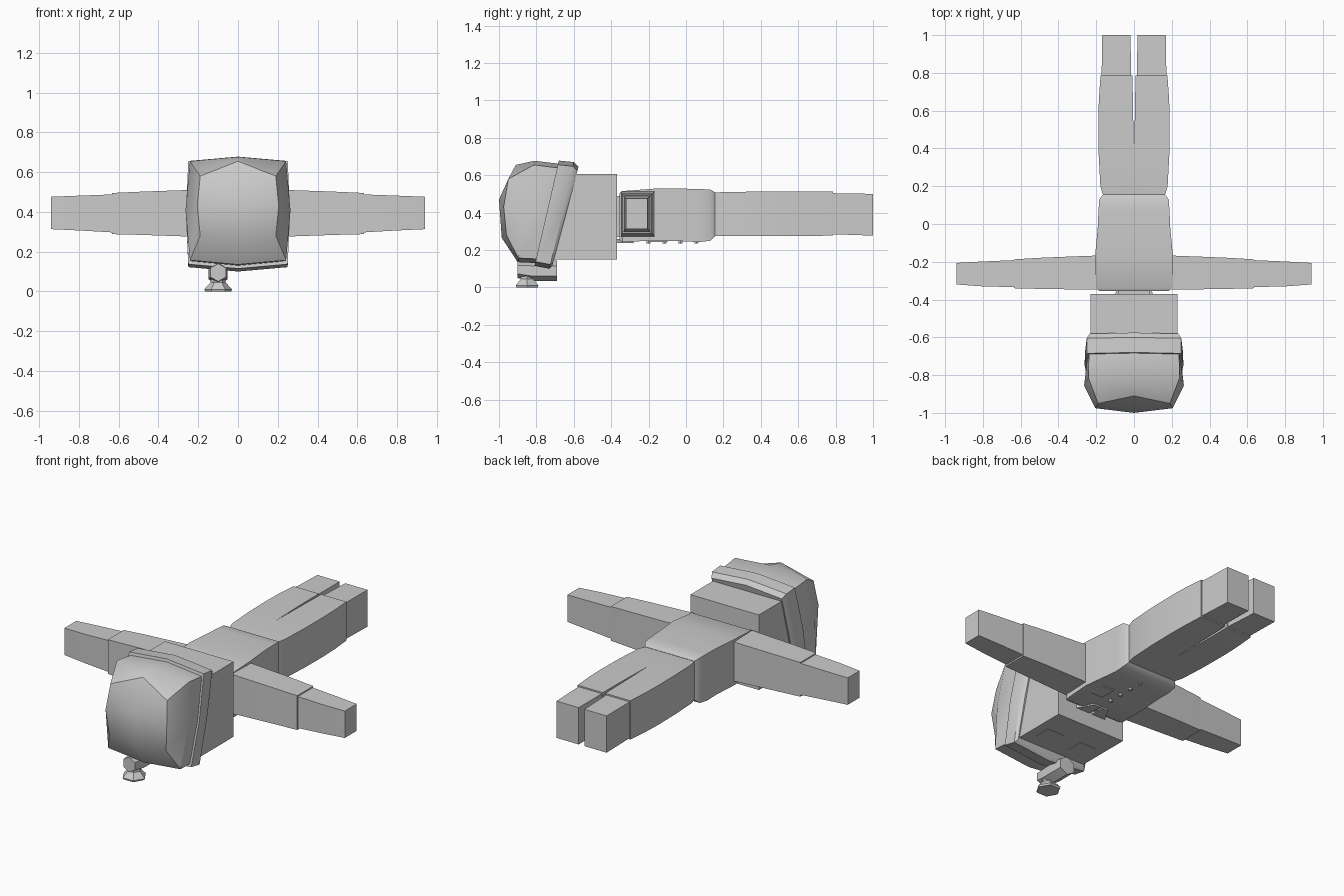
import bpy, math
from mathutils import Vector

if "Cube" in bpy.data.objects:
    bpy.data.objects.remove(bpy.data.objects["Cube"])


def finish(name, verts, faces, angle=35):
    me = bpy.data.meshes.new(name)
    me.from_pydata([tuple(v) for v in verts], [], faces)
    ob = bpy.data.objects.new(name, me)
    bpy.context.collection.objects.link(ob)
    bpy.ops.object.select_all(action='DESELECT')
    ob.select_set(True)
    bpy.context.view_layer.objects.active = ob
    bpy.ops.object.mode_set(mode='EDIT')
    bpy.ops.mesh.select_all(action='SELECT')
    bpy.ops.mesh.normals_make_consistent(inside=False)
    bpy.ops.object.mode_set(mode='OBJECT')
    bpy.ops.object.shade_smooth_by_angle(angle=math.radians(angle))
    return ob


def loft(name, rings, tip=None, angle=35):
    """Skin equal-sized rings, cap the ends; optional tip replaces the last cap."""
    n = len(rings[0])
    verts = [v for r in rings for v in r]
    faces = [(i * n + j, i * n + (j + 1) % n, (i + 1) * n + (j + 1) % n, (i + 1) * n + j)
             for i in range(len(rings) - 1) for j in range(n)]
    faces.append(tuple(range(n)))
    last = (len(rings) - 1) * n
    if tip:
        verts.append(tip)
        faces += [(last + j, last + (j + 1) % n, len(verts) - 1) for j in range(n)]
    else:
        faces.append(tuple(range(last, last + n)))
    return finish(name, verts, faces, angle)


def rect_y(y, x0, x1, z0, z1):
    return [(x0, y, z0), (x1, y, z0), (x1, y, z1), (x0, y, z1)]


def rect_x(x, y0, y1, z0, z1):
    return [(x, y0, z0), (x, y1, z0), (x, y1, z1), (x, y0, z1)]


def box(name, x0, x1, y0, y1, z0, z1):
    return loft(name, [rect_y(y0, x0, x1, z0, z1), rect_y(y1, x0, x1, z0, z1)])


def hexagon(center, r, axis):
    c = Vector(center)
    pts = []
    for k in range(6):
        a = math.radians(60 * k + 90)
        u, v = r * math.cos(a), r * math.sin(a)
        pts.append(c + (Vector((u, 0, v)) if axis == 'y' else Vector((v, u, 0))))
    return pts


# Head and neck
box("head", -0.23, 0.23, -0.83, -0.37, 0.15, 0.605)
box("neck", -0.085, 0.085, -0.38, -0.34, 0.27, 0.49)
for s in (-1, 1):
    box("eye", s * 0.115 - 0.055, s * 0.115 + 0.055, -0.63, -0.53, 0.148, 0.16)


# Knitted cap: tilted eight-sided rings
def cap_ring(yt, yb, zt, zb, wc, wm):
    pts = [(0, zt), (wc, zt - 0.022), (wm, (zt + zb) / 2), (wc, zb + 0.022),
           (0, zb), (-wc, zb + 0.022), (-wm, (zt + zb) / 2), (-wc, zt - 0.022)]
    return [(x, yb + (yt - yb) * (z - zb) / (zt - zb), z) for x, z in pts]


loft("cap_brim", [cap_ring(-0.575, -0.715, 0.645, 0.115, 0.235, 0.24),
                  cap_ring(-0.60, -0.73, 0.67, 0.10, 0.25, 0.258),
                  cap_ring(-0.68, -0.81, 0.678, 0.115, 0.25, 0.262)])
front = [(0, -0.91, 0.655), (0.19, -0.95, 0.58), (0.205, -0.975, 0.43), (0.19, -0.96, 0.28),
         (0, -0.985, 0.265), (-0.19, -0.96, 0.28), (-0.205, -0.975, 0.43), (-0.19, -0.95, 0.58)]
loft("cap_crown", [cap_ring(-0.67, -0.80, 0.66, 0.13, 0.238, 0.25),
                   cap_ring(-0.81, -0.90, 0.677, 0.135, 0.242, 0.264), front],
     tip=(0, -1.0, 0.47), angle=32)

# Pipe below the face
px = -0.10
loft("pipe_stem", [hexagon((px, -0.69, 0.088), 0.055, 'y'), hexagon((px, -0.82, 0.088), 0.055, 'y'),
                   hexagon((px, -0.90, 0.095), 0.045, 'y')])
loft("pipe_post", [hexagon((px, -0.76, 0.08), 0.045, 'z'), hexagon((px, -0.76, 0.16), 0.045, 'z')])
loft("pipe_bell", [hexagon((px, -0.85, z), r, 'z')
                   for z, r in ((0, 0.066), (0.01, 0.07), (0.045, 0.038), (0.09, 0.036))])

# Torso: y, half width, bottom, top
torso = [(-0.355, 0.185, 0.25, 0.505), (-0.34, 0.20, 0.243, 0.515), (-0.17, 0.206, 0.25, 0.528),
         (-0.02, 0.192, 0.247, 0.528), (0.07, 0.188, 0.242, 0.526), (0.13, 0.184, 0.25, 0.523),
         (0.155, 0.165, 0.272, 0.508)]
loft("jacket", [rect_y(y, -w, w, b, t) for y, w, b, t in torso])

# Jacket front details: collar, pocket and buttons
for s in (-1, 1):
    loft("collar", [rect_y(-0.37, s * 0.01, s * 0.10, 0.238, 0.26),
                    rect_y(-0.28, s * 0.005, s * 0.05, 0.236, 0.26)])
box("pocket", 0.06, 0.14, -0.20, -0.10, 0.243, 0.26)
for k in range(4):
    y = -0.20 + 0.085 * k
    loft("button", [hexagon((0, y, 0.236), 0.012, 'z'), hexagon((0, y, 0.26), 0.014, 'z')])

# Trousers with a narrow slit between the legs, then feet
# y, inner x, outer x, bottom, top
leg = [(0.15, 0, 0.163, 0.274, 0.506), (0.20, 0, 0.178, 0.274, 0.510), (0.37, 0, 0.187, 0.274, 0.512),
       (0.55, 0.004, 0.189, 0.274, 0.513), (0.66, 0.006, 0.186, 0.275, 0.513), (0.785, 0.008, 0.177, 0.277, 0.512)]
for s in (-1, 1):
    loft("trouser_leg", [rect_y(y, s * a, s * b, z0, z1) for y, a, b, z0, z1 in leg])
    loft("foot", [rect_y(0.76, s * 0.014, s * 0.172, 0.285, 0.504),
                  rect_y(1.0, s * 0.019, s * 0.168, 0.277, 0.50)])

    # Sleeves and hands
    loft("sleeve", [rect_x(s * x, y0, y1, z0, z1) for x, y0, y1, z0, z1 in (
        (0.19, -0.348, -0.167, 0.272, 0.513), (0.25, -0.347, -0.169, 0.276, 0.51),
        (0.48, -0.344, -0.178, 0.284, 0.502), (0.635, -0.34, -0.187, 0.288, 0.495))])
    loft("hand", [rect_x(s * x, y0, y1, z0, z1) for x, y0, y1, z0, z1 in (
        (0.60, -0.334, -0.19, 0.295, 0.489), (0.79, -0.331, -0.198, 0.306, 0.482),
        (0.94, -0.32, -0.206, 0.313, 0.476))])
